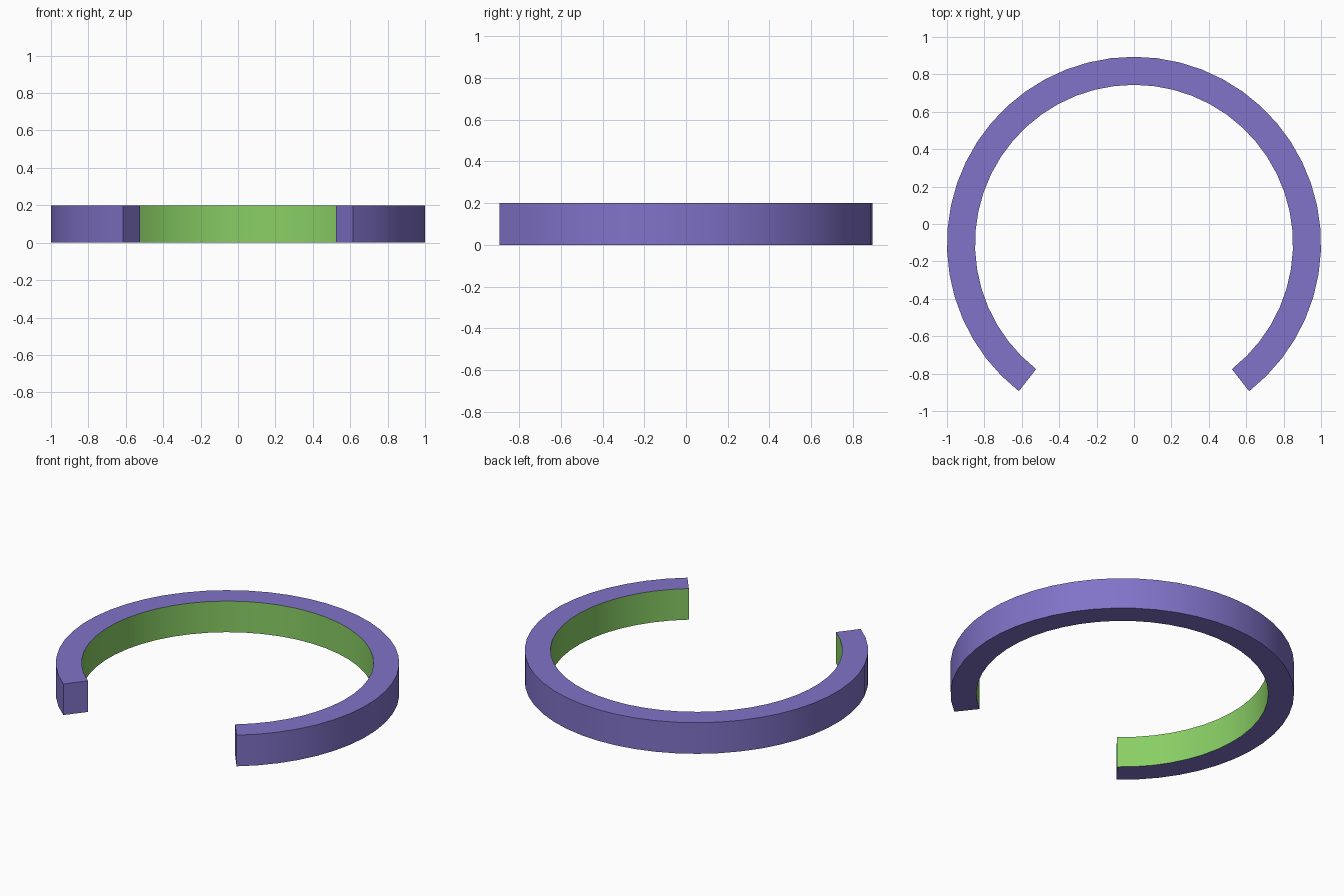
import bpy, bmesh
from math import cos, sin, radians

if "Cube" in bpy.data.objects:
    bpy.data.objects.remove(bpy.data.objects["Cube"])

OUTER, INNER, HEIGHT = 1.0, 0.85, 0.2
END = 52          # degrees below the x axis where the ring stops
STEPS = 40
CENTRE_Y = -(1 - sin(radians(END))) / 2


def material(name, colour):
    mat = bpy.data.materials.new(name)
    mat.diffuse_color = colour
    mat.use_nodes = True
    mat.node_tree.nodes["Principled BSDF"].inputs["Base Color"].default_value = mat.diffuse_color
    return mat


# Open ring: rectangular section swept around the arc
bm = bmesh.new()
section = [(OUTER, 0), (OUTER, HEIGHT), (INNER, HEIGHT), (INNER, 0)]
rings = []
for i in range(STEPS + 1):
    a = radians(-END + (180 + 2 * END) * i / STEPS)
    rings.append([bm.verts.new((r * cos(a), CENTRE_Y + r * sin(a), z))
                  for r, z in section])

for a, b in zip(rings, rings[1:]):
    for k in range(4):
        n = (k + 1) % 4
        face = bm.faces.new((a[k], b[k], b[n], a[n]))
        face.material_index = 1 if k == 2 else 0   # coloured inner wall

# End caps
bm.faces.new(rings[0])
bm.faces.new(rings[-1][::-1])
bmesh.ops.recalc_face_normals(bm, faces=bm.faces)

mesh = bpy.data.meshes.new("open_ring")
bm.to_mesh(mesh)
bm.free()
mesh.materials.append(material("purple", (0.22, 0.17, 0.58, 1)))
mesh.materials.append(material("green", (0.25, 0.62, 0.13, 1)))
ring = bpy.data.objects.new("open_ring", mesh)
bpy.context.collection.objects.link(ring)

# Smooth walls with sharp rims
bpy.context.view_layer.objects.active = ring
ring.select_set(True)
bpy.ops.object.shade_smooth_by_angle(angle=radians(30))
